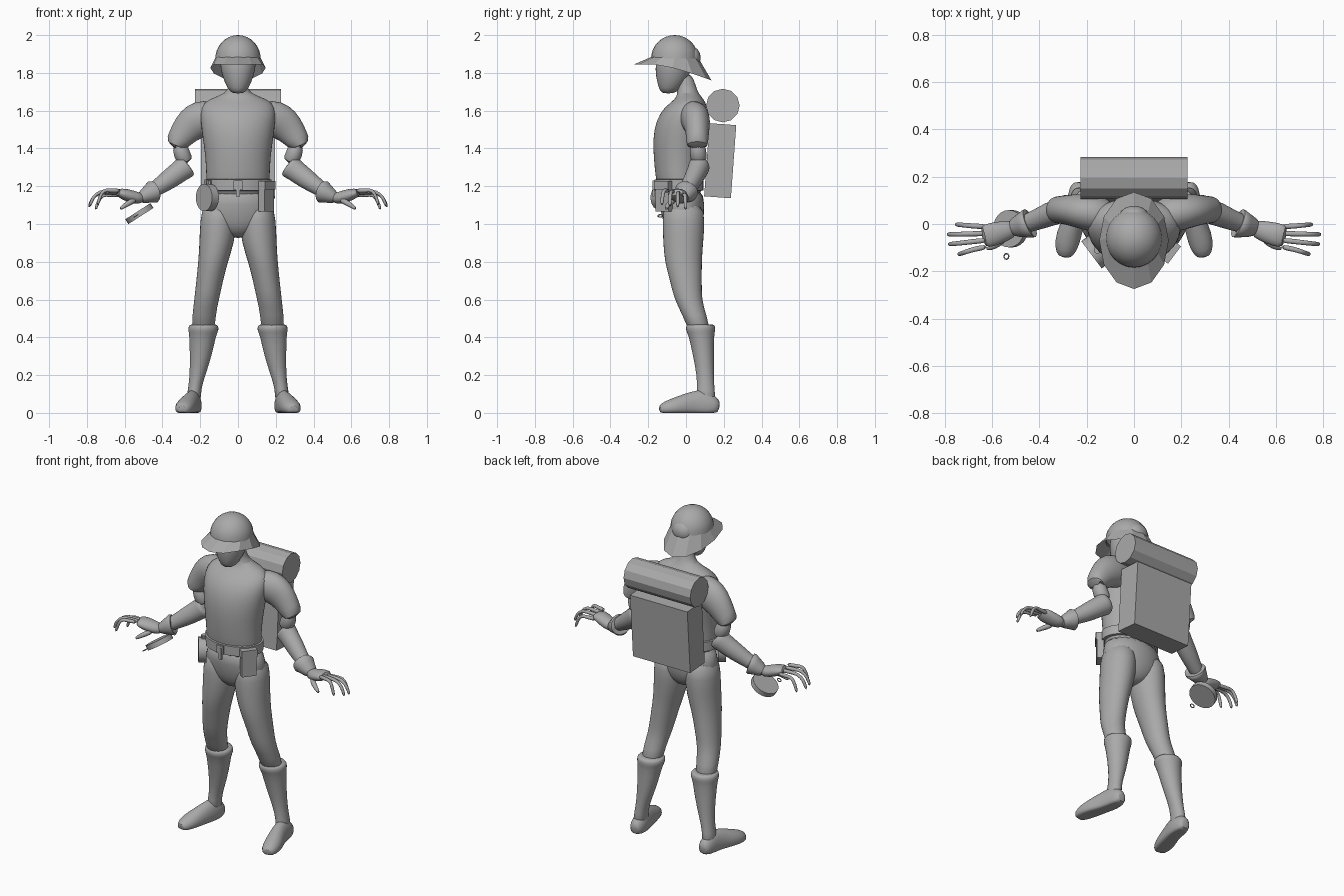
import bpy, bmesh, math
from mathutils import Vector, Matrix

cube = bpy.data.objects.get("Cube")
if cube:
    bpy.data.objects.remove(cube)

grey = bpy.data.materials.new("plain grey")
grey.use_nodes = True
GREY = (0.4, 0.4, 0.4, 1)
grey.diffuse_color = GREY
grey.node_tree.nodes["Principled BSDF"].inputs["Base Color"].default_value = GREY
smooth_parts = []


def finish(name, bm, smooth=False, subdiv=0):
    bmesh.ops.recalc_face_normals(bm, faces=bm.faces)
    mesh = bpy.data.meshes.new(name)
    bm.to_mesh(mesh)
    bm.free()
    mesh.materials.append(grey)
    obj = bpy.data.objects.new(name, mesh)
    bpy.context.collection.objects.link(obj)
    if subdiv:
        mod = obj.modifiers.new("Subdivision", "SUBSURF")
        mod.levels = mod.render_levels = subdiv
    if smooth:
        smooth_parts.append(obj)
    return obj


def loft(name, rings, side=1, sides=16, ref=(0, 1, 0), level=False, subdiv=1, floor=False):
    """Skin elliptical rings (x, y, z, radius across, radius along ref)."""
    bm = bmesh.new()
    mids = [Vector((r[0] * side, r[1], r[2])) for r in rings]
    loops = []
    for i, ring in enumerate(rings):
        t = mids[min(i + 1, len(mids) - 1)] - mids[max(i - 1, 0)]
        if level:
            t = Vector((0, 0, 1))
        u = Vector(ref).cross(t).normalized()
        v = t.cross(u).normalized()
        loop = []
        for k in range(sides):
            a = math.tau * k / sides
            p = mids[i] + u * ring[3] * math.cos(a) + v * ring[4] * math.sin(a)
            if floor:
                p.z = max(p.z, 0)
            loop.append(bm.verts.new(p))
        loops.append(loop)
    for a, b in zip(loops, loops[1:]):
        for k in range(sides):
            n = (k + 1) % sides
            bm.faces.new((a[k], a[n], b[n], b[k]))
    bm.faces.new(loops[0][::-1])
    bm.faces.new(loops[-1])
    return finish(name, bm, True, subdiv)


def box(name, centre, size, rot=Matrix()):
    bm = bmesh.new()
    m = Matrix.Translation(centre) @ rot @ Matrix.Diagonal((*size, 1))
    bmesh.ops.create_cube(bm, size=1, matrix=m)
    return finish(name, bm)


def drum(name, centre, radius, depth, axis, sides, smooth=False):
    bm = bmesh.new()
    rot = Vector(axis).to_track_quat("Z", "Y").to_matrix().to_4x4()
    bmesh.ops.create_cone(bm, cap_ends=True, segments=sides, radius1=radius, radius2=radius,
                          depth=depth, matrix=Matrix.Translation(centre) @ rot)
    return finish(name, bm, smooth)


def ball(name, centre, radii):
    bm = bmesh.new()
    m = Matrix.Translation(centre) @ Matrix.Diagonal((*radii, 1))
    bmesh.ops.create_uvsphere(bm, u_segments=24, v_segments=16, radius=1, matrix=m)
    return finish(name, bm, True)


# Torso, neck and hips
loft("torso", [(0, -.025, 1.12, .17, .11), (0, -.04, 1.22, .168, .12), (0, -.04, 1.35, .172, .132),
               (0, -.035, 1.45, .188, .142), (0, -.025, 1.55, .2, .135), (0, 0, 1.62, .2, .115),
               (0, .02, 1.662, .16, .075), (0, .01, 1.69, .06, .055), (0, 0, 1.74, .047, .05),
               (0, -.02, 1.8, .046, .05)], sides=24, level=True)
loft("hips", [(0, -.03, 1.2, .168, .118), (0, -.02, 1.1, .187, .12), (0, -.015, 1.02, .19, .11),
              (0, -.015, .96, .12, .085), (0, -.01, .925, .03, .04)], sides=24, level=True)

# Head and helmet
loft("head", [(0, -.095, 1.69, .03, .032), (0, -.085, 1.715, .056, .06), (0, -.07, 1.78, .085, .092),
              (0, -.065, 1.85, .1, .1), (0, -.06, 1.92, .09, .09)], level=True)
bm = bmesh.new()
bmesh.ops.create_uvsphere(bm, u_segments=24, v_segments=16, radius=1)
bmesh.ops.bisect_plane(bm, geom=bm.verts[:] + bm.edges[:] + bm.faces[:], plane_co=(0, 0, 0),
                       plane_no=(0, 0, -1), clear_outer=True)
bmesh.ops.transform(bm, verts=bm.verts, matrix=Matrix.Translation((0, -.06, 1.875))
                    @ Matrix.Diagonal((.12, .125, .125, 1)))
finish("helmet_dome", bm, True)
ball("helmet_back_bump", (0, .032, 1.88), (.062, .045, .058))

# Faceted brim that droops toward the back
bm = bmesh.new()
inner, outer = [], []
for k in range(12):
    a = math.tau * k / 12
    s, c = math.sin(a), -math.cos(a)
    y = -.07 + .205 * c
    droop = .085 * (max(y + .16, 0) / .295) ** 1.3
    inner.append(bm.verts.new((.117 * s, -.06 + .122 * c, 1.885)))
    outer.append(bm.verts.new((.147 * s, y, 1.845 - droop)))
for k in range(12):
    n = (k + 1) % 12
    bm.faces.new((inner[k], outer[k], outer[n], inner[n]))
finish("helmet_brim", bm)

# Limbs, built once per side
for side, word in ((1, "left"), (-1, "right")):
    loft(word + "_leg", [(.1, -.015, 1.12, .085, .105), (.103, -.012, 1.02, .1, .115),
                         (.112, -.015, .9, .094, .108), (.132, -.015, .8, .08, .1),
                         (.15, 0, .7, .072, .086), (.166, .01, .6, .067, .074),
                         (.18, .045, .52, .062, .064), (.185, .075, .42, .065, .06)],
         side, level=True)
    loft(word + "_boot_shaft", [(.183, .077, .47, .07, .07), (.183, .077, .462, .08, .078),
                                (.183, .077, .435, .083, .08), (.186, .08, .42, .073, .07),
                                (.197, .093, .3, .059, .056), (.214, .102, .2, .042, .046),
                                (.232, .105, .12, .034, .046), (.235, .105, .05, .044, .058)],
         side, level=True)
    loft(word + "_foot", [(.232, .178, .03, .025, .03), (.233, .15, .035, .042, .055),
                          (.236, .1, .04, .047, .09), (.25, .03, .04, .046, .075),
                          (.277, -.05, .03, .056, .055), (.29, -.11, .022, .048, .04),
                          (.295, -.143, .015, .025, .022)],
         side, ref=(0, 0, 1), floor=True)
    loft(word + "_sleeve", [(.08, .02, 1.56, .07, .07), (.17, .045, 1.565, .1, .08),
                            (.225, .055, 1.545, .1, .075), (.27, .06, 1.505, .085, .066),
                            (.31, .06, 1.452, .066, .06), (.337, .06, 1.41, .058, .056),
                            (.33, .06, 1.415, .045, .045)], side)
    loft(word + "_elbow", [(.31, .06, 1.43, .04, .042), (.3, .065, 1.37, .045, .045),
                           (.27, .07, 1.32, .045, .045)], side)
    loft(word + "_forearm", [(.262, .07, 1.315, .055, .05), (.275, .07, 1.305, .068, .06),
                             (.3, .062, 1.285, .058, .055), (.36, .04, 1.24, .056, .052),
                             (.43, .01, 1.19, .042, .042), (.52, -.02, 1.135, .03, .034)], side)
    loft(word + "_glove_cuff", [(.45, .005, 1.168, .04, .04), (.432, .005, 1.18, .08, .075),
                                (.465, -.003, 1.162, .05, .055), (.53, -.02, 1.13, .03, .036)], side)
    loft(word + "_palm", [(.5, -.015, 1.135, .026, .032), (.54, -.028, 1.138, .034, .044),
                          (.6, -.045, 1.157, .034, .052), (.645, -.055, 1.17, .018, .05)], side)
    for f in range(4):
        root, tip = -.012 - .028 * f, -.002 - .042 * f
        reach = (.755, .79, .785, .745)[f]
        lift = (-.012, 0, .006, .012)[f]
        path = [(.62, 0, 1.165), (.68, .35, 1.165), (.68 + (reach - .68) * .5, .7, 1.168),
                (reach - .015, .9, 1.135), (reach, 1, 1.085)]
        loft(f"{word}_finger_{f + 1}",
             [(x, root + (tip - root) * t, z + lift, .013 - .004 * t, .013 - .003 * t)
              for x, t, z in path], side, sides=8)
    loft(word + "_thumb", [(.545, -.055, 1.13, .018, .018), (.575, -.085, 1.112, .016, .016),
                           (.605, -.1, 1.095, .013, .013), (.625, -.105, 1.078, .008, .008)],
         side, sides=8)

# Belt with buckle, pouch and canteen
loft("belt", [(0, -.038, z, .178 - d, .13 - d) for z, d in
              ((1.175, .015), (1.178, 0), (1.235, 0), (1.238, .015))], sides=32, level=True, subdiv=0)
box("belt_buckle", (0, -.17, 1.205), (.045, .014, .05))
box("belt_strap_end", (0, -.172, 1.18), (.02, .012, .07))
turn = Matrix.Rotation(math.radians(53), 4, "Z")
box("belt_pouch", (.15, -.115, 1.14), (.085, .04, .15), turn)
box("belt_pouch_flap", (.152, -.117, 1.205), (.092, .048, .045), turn)
drum("canteen", (-.162, -.117, 1.14), .072, .045, (-.8, -.6, 0), 24, True)
drum("canteen_neck", (-.155, -.11, 1.215), .016, .03, (0, 0, 1), 10)

# Round case in the right hand with its small ring
tilt = Vector((-.54, 0, .84))
drum("hand_case", (-.522, -.02, 1.055), .079, .03, tilt, 24, True)
bm = bmesh.new()
ring_rot = tilt.to_track_quat("Z", "Y").to_matrix()
grid = []
for i in range(12):
    a = math.tau * i / 12
    row = []
    for j in range(6):
        b = math.tau * j / 6
        r = .012 + .003 * math.cos(b)
        p = Vector((r * math.cos(a), r * math.sin(a), .003 * math.sin(b)))
        row.append(bm.verts.new(ring_rot @ p + Vector((-.54, -.112 - .025, 1.043))))
    grid.append(row)
for i in range(12):
    for j in range(6):
        m, n = (i + 1) % 12, (j + 1) % 6
        bm.faces.new((grid[i][j], grid[m][j], grid[m][n], grid[i][n]))
finish("hand_case_ring", bm, True)

# Backpack and bedroll
box("backpack", (0, .181, 1.335), (.39, .142, .388), Matrix.Rotation(math.radians(-4.2), 4, "X"))
drum("bedroll", (0, .195, 1.627), .089, .454, (1, 0, 0), 12)

# Smooth shading on the rounded parts
bpy.ops.object.select_all(action="DESELECT")
for obj in smooth_parts:
    obj.select_set(True)
bpy.context.view_layer.objects.active = smooth_parts[0]
bpy.ops.object.shade_smooth_by_angle(angle=math.radians(55))
